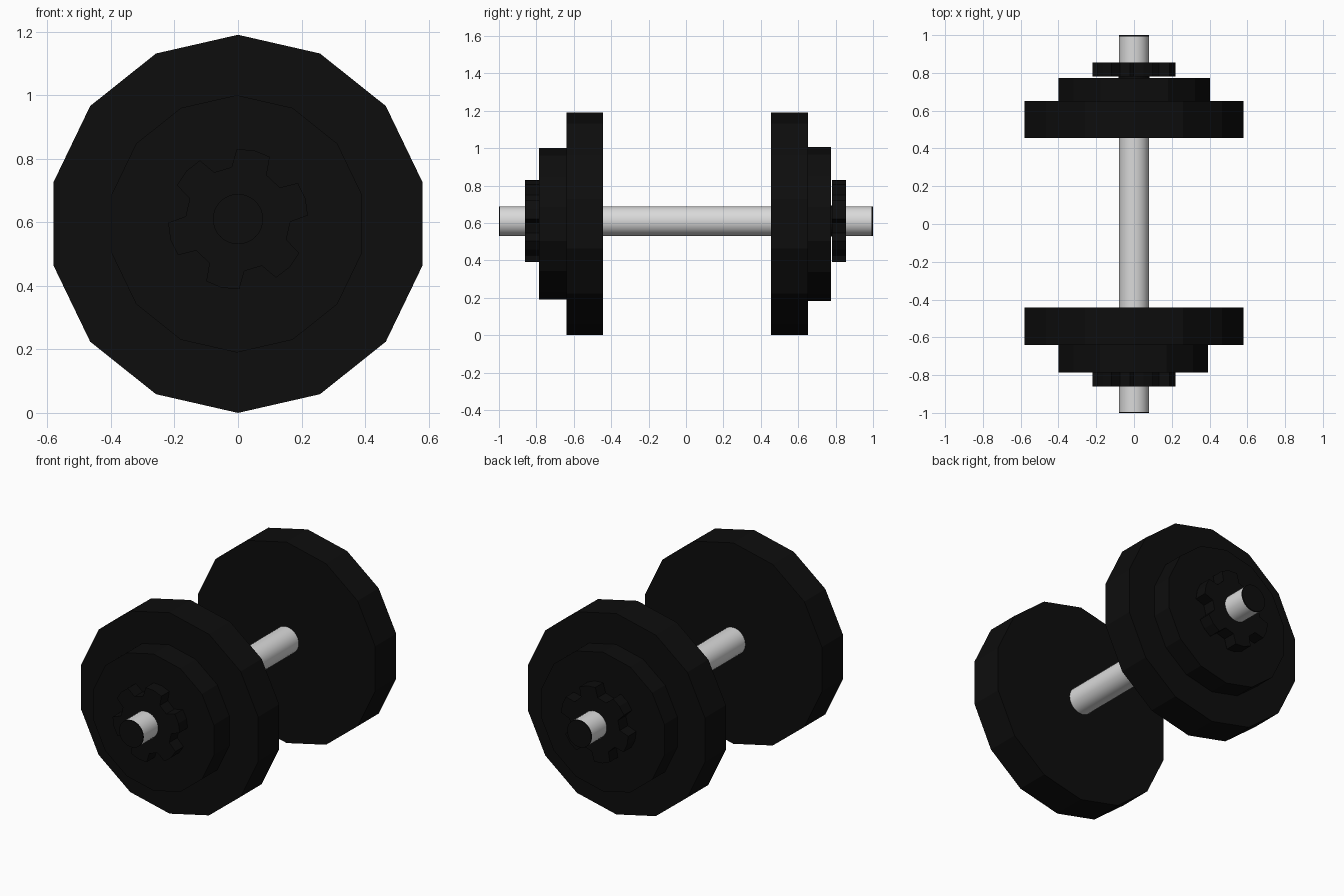
import bpy
import bmesh
from math import cos, sin, pi, radians

cube = bpy.data.objects.get("Cube")
if cube:
    bpy.data.objects.remove(cube, do_unlink=True)


def material(name, value, roughness):
    mat = bpy.data.materials.new(name)
    mat.use_nodes = True
    color = (value, value, value, 1)
    mat.diffuse_color = color
    node = mat.node_tree.nodes["Principled BSDF"]
    node.inputs["Base Color"].default_value = color
    node.inputs["Roughness"].default_value = roughness
    return mat


black = material("black iron", 0.004, 0.6)
steel = material("light steel", 0.7, 0.5)
BAR_Z = 0.61
PLATE_Z = 0.595


def polygon(radius, sides):
    """Regular outline with one corner pointing up."""
    return [(radius * sin(2 * pi * i / sides), radius * cos(2 * pi * i / sides))
            for i in range(sides)]


def lobed_outline(outer, inner, lobes, turn):
    """Star nut outline: broad flat tabs with notches between them."""
    points = []
    for i in range(lobes):
        middle = turn + 360 * i / lobes
        for offset, radius in ((-20, inner), (-14, outer), (0, outer * 1.01),
                               (14, outer), (20, inner)):
            a = radians(middle + offset)
            points.append((radius * cos(a), radius * sin(a)))
    return points


def extrude(name, outline, y0, y1, z, mat, x=0):
    """Solid made by extruding an x-z outline along y."""
    bm = bmesh.new()
    face = bm.faces.new([bm.verts.new((x + px, y0, z + pz)) for px, pz in outline])
    result = bmesh.ops.extrude_face_region(bm, geom=[face])
    moved = [v for v in result["geom"] if isinstance(v, bmesh.types.BMVert)]
    bmesh.ops.translate(bm, verts=moved, vec=(0, y1 - y0, 0))
    bmesh.ops.recalc_face_normals(bm, faces=bm.faces)
    mesh = bpy.data.meshes.new(name)
    bm.to_mesh(mesh)
    bm.free()
    mesh.materials.append(mat)
    obj = bpy.data.objects.new(name, mesh)
    bpy.context.collection.objects.link(obj)
    return obj


# Handle bar with dark end caps
bar = extrude("bar", polygon(0.079, 32), -0.994, 0.992, BAR_Z, steel)
bpy.context.view_layer.objects.active = bar
bar.select_set(True)
bpy.ops.object.shade_smooth_by_angle(angle=radians(40))
extrude("front_bar_cap", polygon(0.079, 32), -1.0, -0.994, BAR_Z, black)
extrude("back_bar_cap", polygon(0.079, 32), 0.992, 1.0, BAR_Z, black)

# Weight plates
extrude("front_large_plate", polygon(0.595, 14), -0.64, -0.443, PLATE_Z, black)
extrude("back_large_plate", polygon(0.595, 14), 0.455, 0.652, PLATE_Z, black)
extrude("front_small_plate", polygon(0.405, 14), -0.785, -0.64, PLATE_Z, black, -0.004)
extrude("back_small_plate", polygon(0.412, 14), 0.652, 0.774, PLATE_Z, black, 0.002)

# Star nuts, with a short collar bridging the gap at the back
nut = lobed_outline(0.22, 0.165, 6, 17)
extrude("front_star_nut", nut, -0.86, -0.785, BAR_Z, black)
extrude("back_star_nut", nut, 0.78, 0.855, BAR_Z, black)
extrude("back_collar", polygon(0.083, 32), 0.774, 0.78, BAR_Z, black)
